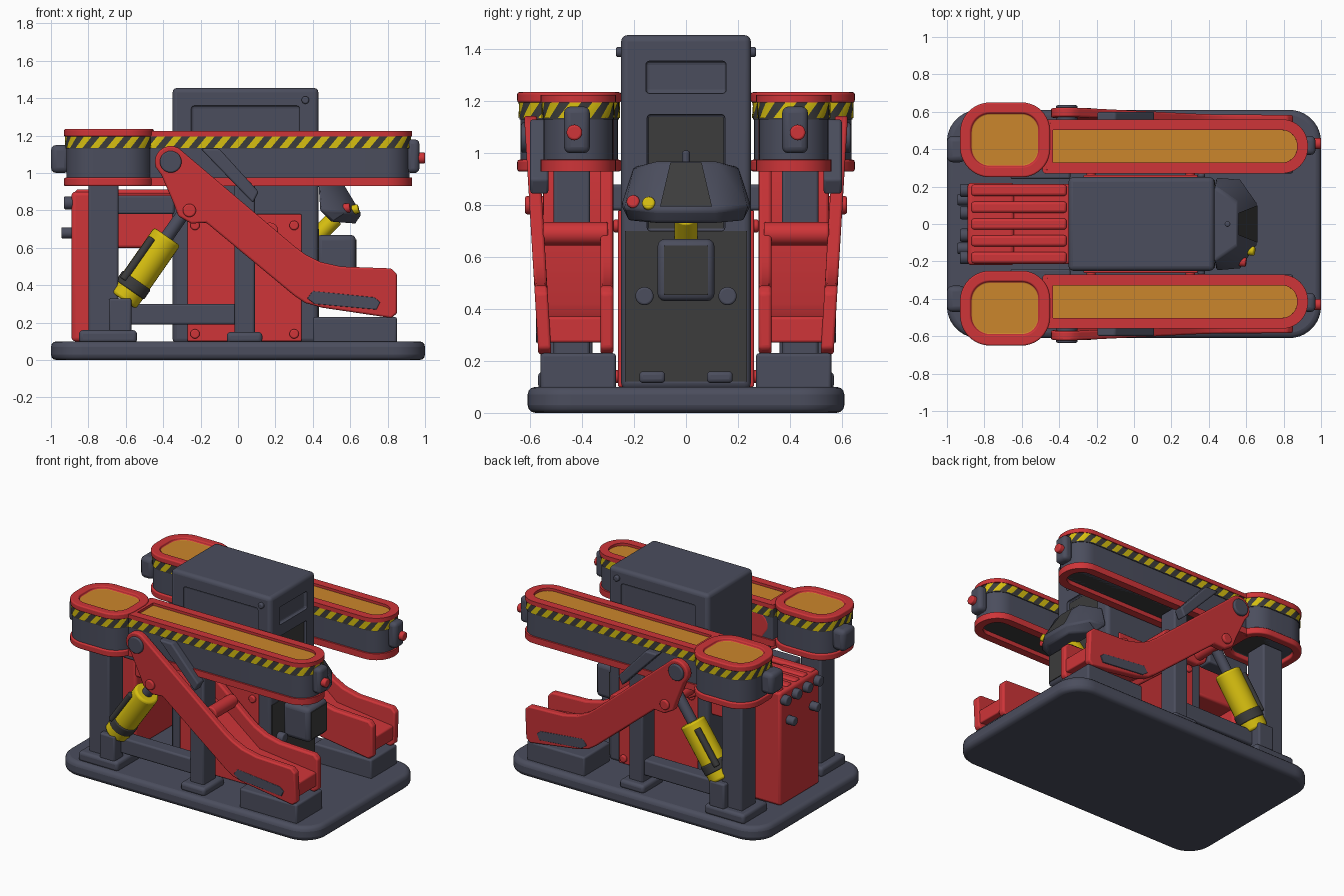
import bpy, bmesh, math
from mathutils import Vector

if bpy.data.objects.get("Cube"):
    bpy.data.objects.remove(bpy.data.objects["Cube"])


def mat(name, r, g, b):
    m = bpy.data.materials.new(name)
    m.use_nodes = True
    m.diffuse_color = (r, g, b, 1)
    m.node_tree.nodes["Principled BSDF"].inputs["Base Color"].default_value = (r, g, b, 1)
    m.node_tree.nodes["Principled BSDF"].inputs["Roughness"].default_value = 0.6
    return m


RED = mat("red paint", 0.62, 0.035, 0.04)
SLATE = mat("slate metal", 0.07, 0.075, 0.11)
DARK = mat("dark rubber", 0.045, 0.045, 0.045)
ORANGE = mat("orange tread", 0.6, 0.24, 0.025)
YELLOW = mat("hazard yellow", 0.68, 0.52, 0.005)
parts = []


def make(name, bm, mats, bevel=0.0):
    bmesh.ops.recalc_face_normals(bm, faces=bm.faces)
    me = bpy.data.meshes.new(name)
    bm.to_mesh(me)
    bm.free()
    ob = bpy.data.objects.new(name, me)
    bpy.context.collection.objects.link(ob)
    for m in mats:
        me.materials.append(m)
    if bevel:
        mod = ob.modifiers.new("soft edges", "BEVEL")
        mod.width, mod.segments, mod.angle_limit = bevel, 3, math.radians(40)
    parts.append(ob)
    return ob


def box(name, x, y, z, m, bevel=0.012):
    bm = bmesh.new()
    bmesh.ops.create_cube(bm, size=1)
    for v in bm.verts:
        v.co = [(r[0] + r[1]) / 2 + c * abs(r[1] - r[0]) for c, r in zip(v.co, (x, y, z))]
    return make(name, bm, [m], bevel)


def rod(name, a, b, r, m, bevel=0.008):
    a, b = Vector(a), Vector(b)
    bm = bmesh.new()
    bmesh.ops.create_cone(bm, cap_ends=True, segments=28, radius1=r, radius2=r, depth=(b - a).length)
    turn = (b - a).to_track_quat("Z", "Y")
    for v in bm.verts:
        v.co = turn @ v.co + (a + b) / 2
    return make(name, bm, [m], bevel)


def prism(name, pts, lo, hi, m, axis="z", bevel=0.01, trays=None, shear=0.0):
    """Extrude a flat outline; trays = {side: (material, rim, depth)} sinks a cap."""
    bm = bmesh.new()
    place = (lambda p, h: (p[0], p[1], h)) if axis == "z" else \
        (lambda p, h: (p[0], h + shear * (p[1] - 0.25), p[1]))
    low = [bm.verts.new(place(p, lo)) for p in pts]
    top = [bm.verts.new(place(p, hi)) for p in pts]
    caps = {"low": bm.faces.new(low), "top": bm.faces.new(top)}
    for i in range(len(pts)):
        j = (i + 1) % len(pts)
        bm.faces.new((low[i], low[j], top[j], top[i]))
    bmesh.ops.recalc_face_normals(bm, faces=bm.faces)
    mats = [m]
    for side, (tm, rim, depth) in (trays or {}).items():
        f = caps[side]
        bmesh.ops.inset_region(bm, faces=[f], thickness=rim)
        ring = bmesh.ops.extrude_face_region(bm, geom=[f])["geom"]
        bmesh.ops.translate(bm, vec=(0, 0, -depth if side == "top" else depth),
                            verts=[g for g in ring if isinstance(g, bmesh.types.BMVert)])
        if f.is_valid:
            bmesh.ops.delete(bm, geom=[f], context="FACES_ONLY")
        mats.append(tm)
        for g in ring:
            if isinstance(g, bmesh.types.BMFace):
                g.material_index = len(mats) - 1
    return make(name, bm, mats, bevel)


def outline(x0, x1, y0, y1, r_left, r_right, n=10):
    """Rounded rectangle with its own corner radius at each end."""
    pts = []
    for x, y, r, q in ((x1, y1, r_right, 0), (x0, y1, r_left, 1), (x0, y0, r_left, 2), (x1, y0, r_right, 3)):
        cx, cy = x - math.copysign(r, x - (x0 + x1) / 2), y - math.copysign(r, y - (y0 + y1) / 2)
        for i in range(n + 1):
            a = (q + i / n) * math.pi / 2
            pts.append((cx + r * math.cos(a), cy + r * math.sin(a)))
    return pts


def stripes(name, pts, z0, z1, pitch=0.088):
    """Slanted plates that follow a closed outline."""
    pts = [Vector(p) for p in pts]
    seg = [(p, q, (q - p).length) for p, q in zip(pts, pts[1:] + pts[:1])]
    total = sum(s[2] for s in seg)

    def at(d, z):
        d %= total
        for p, q, l in seg:
            if d <= l and l > 0:
                c = p.lerp(q, d / l)
                return (c.x, c.y, z)
            d -= l
        return (pts[0].x, pts[0].y, z)

    bm = bmesh.new()
    count = round(total / pitch)
    step = total / count
    for k in range(count):
        for i in range(4):
            a, b = (k + i / 8) * step, (k + (i + 1) / 8) * step
            bm.faces.new([bm.verts.new(c) for c in (at(a, z0), at(b, z0), at(b + 0.05, z1), at(a + 0.05, z1))])
    bmesh.ops.remove_doubles(bm, verts=bm.verts, dist=0.0001)
    make(name, bm, [YELLOW])


def conveyor(name, x0, x1, y0, y1, rl, rr, z_top):
    def ring(d):
        return outline(x0 + d, x1 - d, y0 + d, y1 - d, max(rl - d, 0.01), max(rr - d, 0.01))
    prism(name + "_rim", ring(0), 1.195, z_top, RED, trays={"top": (ORANGE, 0.058, 0.018)}, bevel=0.008)
    prism(name + "_band", ring(0.008), 1.13, 1.2, DARK, bevel=0)
    stripes(name + "_hazard_stripes", ring(0.004), 1.135, 1.195)
    prism(name + "_body", ring(0.012), 0.96, 1.14, SLATE)
    prism(name + "_flange", ring(0), 0.93, 0.975, RED, trays={"low": (DARK, 0.055, 0.03)}, bevel=0.008)


# Base slab
prism("base", outline(-1, 1, -0.61, 0.61, 0.17, 0.17), 0, 0.1, SLATE, bevel=0.03)

# Central cabinet with recessed windows
cabinet = box("cabinet", (-0.35, 0.43), (-0.25, 0.25), (0.09, 1.455), SLATE, 0.025)
cuts = [((-0.25, 0.33), (s * 0.235, s * 0.3), (1.1, 1.36)) for s in (-1, 1)]
cuts += [((0.41, 0.5), (-0.155, 0.155), (1.23, 1.355)), ((0.41, 0.5), (-0.15, 0.15), (0.7, 1.15))]
for c in cuts:
    cutter = box("window_cutter", *c, SLATE, 0.015)
    parts.remove(cutter)
    cutter.hide_render = True
    cutter.hide_set(True)
    mod = cabinet.modifiers.new("window", "BOOLEAN")
    mod.operation, mod.object = "DIFFERENCE", cutter
box("screen", (0.405, 0.414), (-0.145, 0.145), (0.71, 1.14), DARK, 0)
box("lower_front_panel", (0.425, 0.434), (-0.235, 0.235), (0.12, 0.7), DARK, 0)

# Seat-like box, feet and knobs on the +x side
box("end_box", (0.42, 0.63), (-0.11, 0.11), (0.43, 0.67), SLATE, 0.03)
box("end_box_pad", (0.626, 0.634), (-0.085, 0.085), (0.455, 0.645), DARK, 0)
rod("console_neck", (0.42, 0, 0.66), (0.52, 0, 0.76), 0.045, YELLOW)

# Angled console
bm = bmesh.new()
for s in (-1, 1):
    for p in ((0.43, 0.2, 0.95), (0.44, 0.25, 0.8), (0.5, 0.22, 0.74), (0.55, 0.12, 0.97),
              (0.57, 0.24, 0.79), (0.66, 0.11, 0.78), (0.63, 0.11, 0.73)):
        bm.verts.new((p[0], s * p[1], p[2]))
bmesh.ops.convex_hull(bm, input=bm.verts)
make("console", bm, [SLATE], 0.012)
bm = bmesh.new()
bm.faces.new([bm.verts.new(p) for p in ((0.56, -0.06, 0.965), (0.56, 0.06, 0.965), (0.66, 0.1, 0.795), (0.66, -0.1, 0.795))])
make("console_screen", bm, [DARK])
rod("console_lever", (0.5, 0, 0.94), (0.5, 0, 1.01), 0.015, SLATE)
rod("red_button", (0.56, -0.2, 0.81), (0.6, -0.205, 0.815), 0.025, RED)
rod("yellow_button", (0.6, -0.14, 0.8), (0.645, -0.145, 0.81), 0.025, YELLOW)

# Power unit at the -x end
box("power_unit", (-0.89, -0.64), (-0.22, 0.22), (0.1, 0.9), RED, 0.02)
box("power_unit_bridge", (-0.66, -0.34), (-0.215, 0.215), (0.6, 0.89), RED, 0.015)
for i in range(5):
    y = -0.18 + i * 0.09
    box("cooling_rib", (-0.87, -0.36), (y - 0.03, y + 0.03), (0.88, 0.912), RED, 0.015)
for y in (-0.18, -0.06, 0.06, 0.18):
    rod("unit_bolt", (-0.93, y, 0.84), (-0.88, y, 0.84), 0.035, SLATE)
for y in (-0.13, 0.13):
    rod("unit_knob", (-0.945, y, 0.68), (-0.88, y, 0.68), 0.03, SLATE)

ARM = [(-0.29, 1.11), (0.3, 0.61), (0.36, 0.565), (0.44, 0.525), (0.55, 0.5), (0.82, 0.49), (0.85, 0.46),
       (0.85, 0.25), (0.82, 0.225), (0.45, 0.28), (0.36, 0.305), (0.3, 0.345), (-0.17, 0.735),
       (-0.25, 0.73), (-0.32, 0.77), (-0.345, 0.84), (-0.41, 0.99)]
ARM += [(-0.36 + 0.085 * math.cos(a), 1.06 + 0.085 * math.sin(a))
        for a in (math.radians(200 - 20 * i) for i in range(8))]
FLOOR = [(-0.28, 0.95), (0.4, 0.42), (0.84, 0.37), (0.84, 0.27), (0.38, 0.34), (-0.28, 0.84)]
SLOT = [(0.37, 0.33), (0.4, 0.37), (0.73, 0.335), (0.76, 0.31), (0.74, 0.27), (0.41, 0.3)]

# Both sides repeat the same machinery
for side, s in (("right", -1), ("left", 1)):
    def sy(a, b):
        return tuple(sorted((s * a, s * b)))

    conveyor(side + "_track", -0.49, 0.93, *sy(0.27, 0.56), 0.02, 0.14, 1.225)
    conveyor(side + "_track_head", -0.93, -0.45, *sy(0.25, 0.65), 0.16, 0.15, 1.235)
    box(side + "_head_boss", (-1, -0.9), sy(0.33, 0.47), (1.0, 1.15), SLATE, 0.03)
    box(side + "_track_boss", (0.9, 0.97), sy(0.37, 0.47), (1.0, 1.18), SLATE, 0.025)
    rod(side + "_track_knob", (0.95, s * 0.43, 1.08), (1.0, s * 0.43, 1.08), 0.03, RED)

    # Chute: two side plates, floor, slot, pivots and foot
    prism(side + "_outer_arm", ARM, *sy(0.52, 0.57), RED, "y", shear=s * 0.06)
    prism(side + "_inner_arm", ARM, *sy(0.28, 0.33), RED, "y", bevel=0.012)
    prism(side + "_chute_floor", FLOOR, *sy(0.31, 0.55), RED, "y")
    prism(side + "_arm_slot", SLOT, *sy(0.565, 0.578), SLATE, "y", bevel=0.003)
    rod(side + "_arm_pivot", (-0.36, s * 0.55, 1.06), (-0.36, s * 0.635, 1.06), 0.058, SLATE)
    rod(side + "_lug_pin", (-0.26, s * 0.3, 0.8), (-0.26, s * 0.62, 0.8), 0.035, RED)
    rod(side + "_roller", (0.17, s * 0.3, 0.69), (0.17, s * 0.55, 0.69), 0.045, RED)
    prism(side + "_arm_bracket", [(-0.2, 1.13), (-0.1, 1.13), (0.11, 0.9), (0.08, 0.84)],
          *sy(0.53, 0.6), SLATE, "y")
    box(side + "_chute_foot", (0.4, 0.85), sy(0.27, 0.56), (0.09, 0.23), SLATE)

    # Posts, feet and cross beams
    box(side + "_rear_post", (-0.8, -0.64), sy(0.36, 0.52), (0.1, 0.95), SLATE)
    box(side + "_rear_foot", (-0.85, -0.54), sy(0.3, 0.57), (0.09, 0.16), SLATE, 0.02)
    box(side + "_front_post", (-0.02, 0.09), sy(0.37, 0.51), (0.1, 0.95), SLATE)
    box(side + "_front_foot", (-0.06, 0.13), sy(0.33, 0.56), (0.09, 0.15), SLATE, 0.02)
    box(side + "_lower_beam", (-0.66, 0), sy(0.39, 0.49), (0.19, 0.3), SLATE)
    box(side + "_upper_beam", (-0.66, -0.34), sy(0.24, 0.34), (0.78, 0.88), SLATE)
    box(side + "_cylinder_mount", (-0.69, -0.57), sy(0.46, 0.56), (0.15, 0.33), SLATE)

    # Hydraulic cylinder
    foot, tip = Vector((-0.63, s * 0.47, 0.3)), Vector((-0.26, s * 0.47, 0.83))

    def along(t):
        return foot.lerp(tip, t)
    rod(side + "_cylinder", along(0.04), along(0.68), 0.085, YELLOW, 0.015)
    rod(side + "_cylinder_collar", along(0.14), along(0.24), 0.091, DARK)
    rod(side + "_piston", along(0.6), along(1), 0.035, SLATE)
    hose = Vector((-0.05, s * 0.06, 0.035))
    rod(side + "_cylinder_hose", along(0.18) + hose, along(0.6) + hose, 0.022, DARK)

    # Red service panel with bolts
    box(side + "_service_panel", (-0.27, 0.34), sy(0.24, 0.262), (0.1, 0.78), RED, 0.006)
    for x in (-0.23, 0.3):
        for z in (0.14, 0.72):
            rod(side + "_panel_bolt", (x, s * 0.25, z), (x, s * 0.28, z), 0.025, RED)
    rod(side + "_end_knob", (0.42, s * 0.16, 0.45), (0.48, s * 0.16, 0.45), 0.035, SLATE)
    box(side + "_end_toe", (0.42, 0.48), sy(0.08, 0.18), (0.115, 0.16), SLATE, 0.015)
    rod(side + "_cabinet_knob", (0.36, s * 0.24, 1.39), (0.36, s * 0.27, 1.39), 0.02, SLATE)

# Smooth shading with sharp edges kept
bpy.ops.object.select_all(action="DESELECT")
for ob in parts:
    ob.select_set(True)
bpy.context.view_layer.objects.active = parts[0]
bpy.ops.object.shade_smooth_by_angle(angle=math.radians(35))
